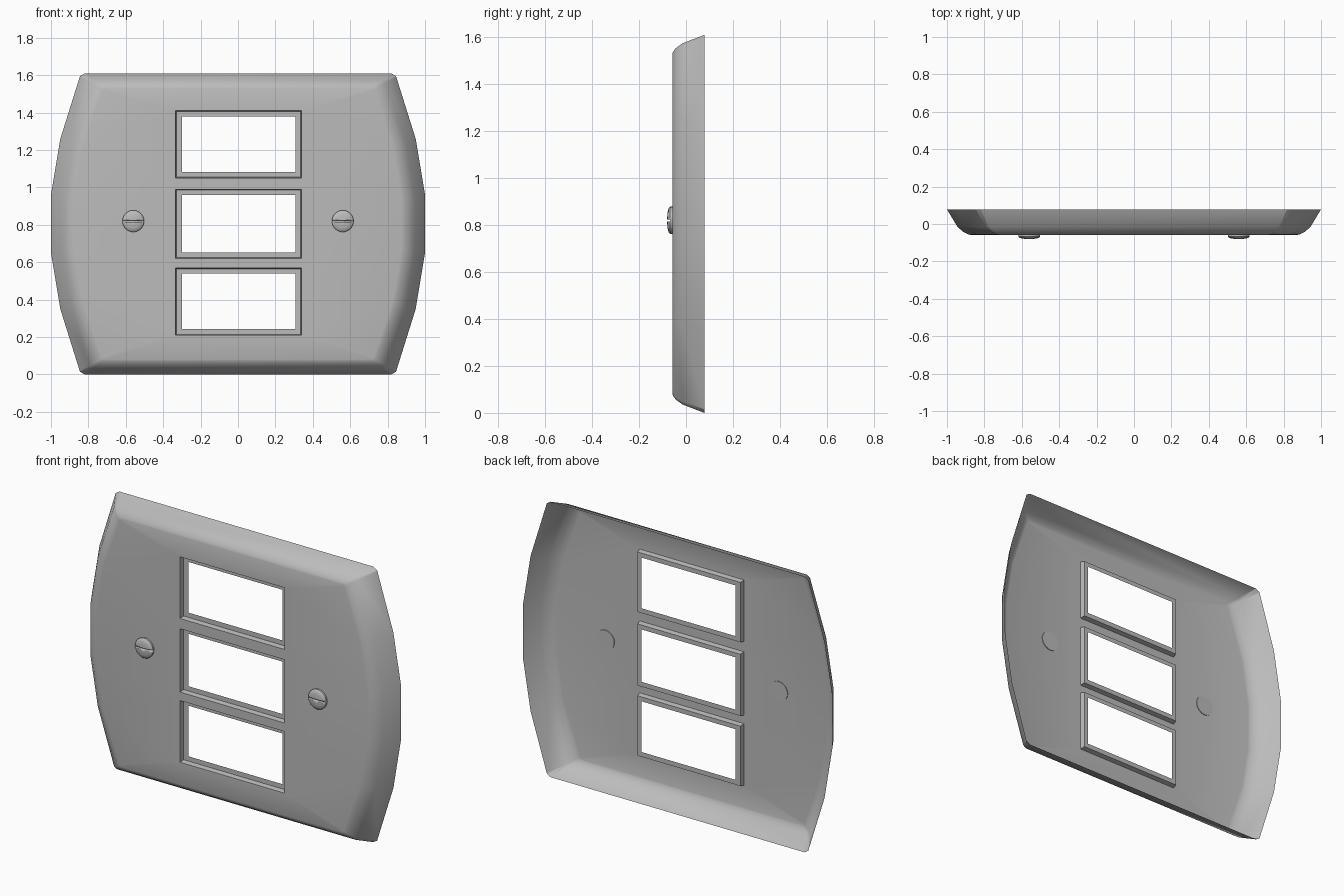
import bpy, bmesh, math
from mathutils import Matrix

cube = bpy.data.objects.get("Cube")
if cube:
    bpy.data.objects.remove(cube, do_unlink=True)

MID = 0.805          # height of the plate centre
FRONT = -0.058       # front face
RECESS = -0.03       # depth of the window flanges

grey = bpy.data.materials.new("plain_grey")
grey.use_nodes = True
grey.diffuse_color = (0.5, 0.5, 0.5, 1)
grey.node_tree.nodes["Principled BSDF"].inputs["Base Color"].default_value = (0.5, 0.5, 0.5, 1)


def finish(name, bm, angle=30):
    mesh = bpy.data.meshes.new(name)
    bm.to_mesh(mesh)
    bm.free()
    mesh.materials.append(grey)
    ob = bpy.data.objects.new(name, mesh)
    bpy.context.collection.objects.link(ob)
    bpy.ops.object.select_all(action='DESELECT')
    ob.select_set(True)
    bpy.context.view_layer.objects.active = ob
    bpy.ops.object.shade_smooth_by_angle(angle=math.radians(angle))
    return ob


def ring(bm, points, y):
    return [bm.verts.new((x, y, z)) for x, z in points]


def bridge(bm, a, b):
    n = len(a)
    for i in range(n):
        j = (i + 1) % n
        bm.faces.new((a[i], a[j], b[j], b[i]))


def rectangle(x0, x1, z0, z1):
    return [(x0, z0), (x1, z0), (x1, z1), (x0, z1)]


# Bowed outline, one quarter mirrored into four
back_quarter = [(1, .155), (.95, .455), (.845, .79), (.82, .805)]
front_quarter = [(.875, .14), (.83, .41), (.725, .716), (.715, .725)]


def outline(t):
    q = [(a + (c - a) * t, b + (d - b) * t)
         for (a, b), (c, d) in zip(back_quarter, front_quarter)]
    half = q + [(-x, z) for x, z in reversed(q)]
    loop = half + [(x, -z) for x, z in reversed(half)]
    return [(x, z + MID) for x, z in loop]


# Rounded rim of the open-backed plate
bm = bmesh.new()
rim = [(0, .078), (.45, -.015), (.7, -.043), (.9, -.055), (1, FRONT)]
loops = [ring(bm, outline(t), y) for t, y in rim]
for a, b in zip(loops, loops[1:]):
    bridge(bm, a, b)
borders = [loops[-1]]

# Three recessed windows, each with a narrow flange
for z0, z1 in [(.21, .57), (.62, .99), (1.05, 1.41)]:
    outer = ring(bm, rectangle(-.335, .34, z0, z1), FRONT)
    wall = ring(bm, rectangle(-.33, .335, z0 + .005, z1 - .005), RECESS)
    inner = ring(bm, rectangle(-.3, .308, z0 + .033, z1 - .031), RECESS)
    bridge(bm, outer, wall)
    bridge(bm, wall, inner)
    borders.append(outer)

# Flat front face around the windows
edges = [bm.edges.get((b[i], b[(i + 1) % len(b)]))
         for b in borders for i in range(len(b))]
bmesh.ops.triangle_fill(bm, use_beauty=True, use_dissolve=False,
                        edges=edges, normal=(0, -1, 0))
bmesh.ops.recalc_face_normals(bm, faces=bm.faces)
bm.normal_update()
if sum(f.normal.y * f.calc_area() for f in bm.faces) > 0:
    bmesh.ops.reverse_faces(bm, faces=bm.faces)
finish("wall_plate", bm)


# Low domed screw heads with a horizontal slot
def screw(name, x):
    bm = bmesh.new()
    sides = 32
    rows = []
    for r, y in [(.058, FRONT + .004), (.058, -.068), (.052, -.074), (.036, -.078), (.016, -.08)]:
        pts = [(x + r * math.cos(2 * math.pi * i / sides),
                .82 + r * math.sin(2 * math.pi * i / sides)) for i in range(sides)]
        rows.append(ring(bm, pts, y))
    for a, b in zip(rows, rows[1:]):
        bridge(bm, a, b)
    bm.faces.new(rows[0])
    bm.faces.new(rows[-1])
    bmesh.ops.recalc_face_normals(bm, faces=bm.faces)
    head = finish(name, bm, 40)

    bm = bmesh.new()
    bmesh.ops.create_cube(bm, size=1, matrix=Matrix.Translation((x, -.08, .82))
                          @ Matrix.Diagonal((.2, .026, .008, 1)))
    cutter = finish(name + "_slot_cutter", bm)
    cut = head.modifiers.new("slot", 'BOOLEAN')
    cut.operation = 'DIFFERENCE'
    cut.solver = 'EXACT'
    cut.object = cutter
    bpy.context.view_layer.objects.active = head
    bpy.ops.object.modifier_apply(modifier=cut.name)
    bpy.data.objects.remove(cutter, do_unlink=True)


screw("left_screw", .56)
screw("right_screw", -.56)
